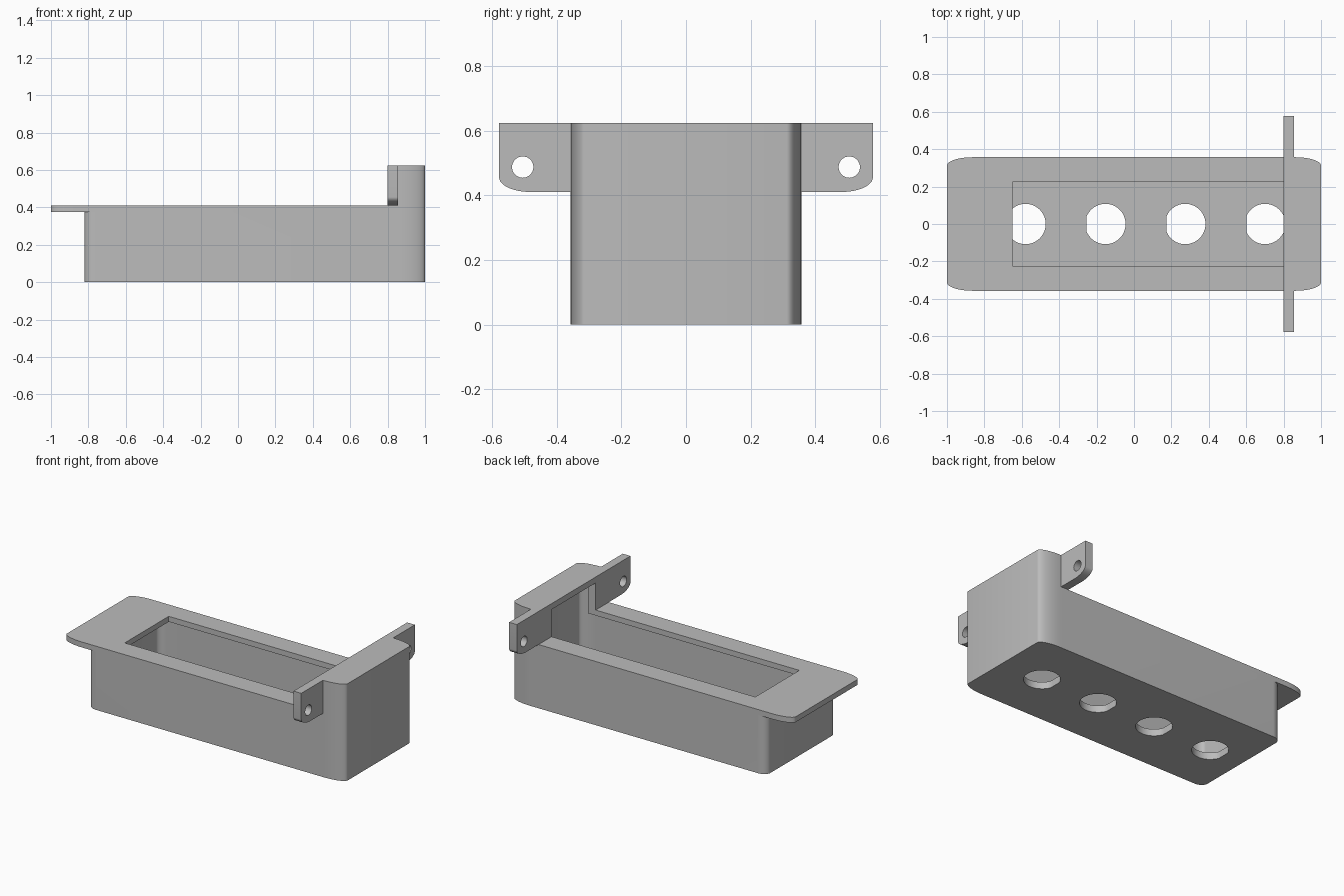
import bpy, bmesh, math

if "Cube" in bpy.data.objects:
    bpy.data.objects.remove(bpy.data.objects["Cube"])

grey = bpy.data.materials.new("plain_grey")
grey.diffuse_color = (0.5, 0.5, 0.5, 1)
grey.use_nodes = True
grey.node_tree.nodes["Principled BSDF"].inputs["Base Color"].default_value = grey.diffuse_color


def outline(x0, x1, h, r0, r1, n=12):
    """Rectangle x0..x1, y +-h, with elliptical corners r0 (left end) and r1 (right end)."""
    pts = []
    for sx, sy, start in ((1, 1, 0), (-1, 1, 90), (-1, -1, 180), (1, -1, 270)):
        x, (rx, ry) = (x1, r1) if sx > 0 else (x0, r0)
        if rx == 0:
            pts.append((x, sy * h))
            continue
        for i in range(n + 1):
            a = math.radians(start + 90 * i / n)
            pts.append((x - sx * rx + rx * math.cos(a), sy * (h - ry) + ry * math.sin(a)))
    return pts


def circle(cx, cy, r, flat=1.0, n=48):
    """Circle whose left side is clipped at flat * r."""
    return [(cx + r * max(math.cos(2 * math.pi * i / n), -flat),
             cy + r * math.sin(2 * math.pi * i / n)) for i in range(n)]


def prism(name, pts, lo, hi, axis="z"):
    """Extrude a 2D outline along z (points are x,y) or along x (points are y,z)."""
    place = (lambda p, t: (p[0], p[1], t)) if axis == "z" else (lambda p, t: (t, p[0], p[1]))
    bm = bmesh.new()
    a = [bm.verts.new(place(p, lo)) for p in pts]
    b = [bm.verts.new(place(p, hi)) for p in pts]
    bm.faces.new(a[::-1])
    bm.faces.new(b)
    for i in range(len(pts)):
        j = (i + 1) % len(pts)
        bm.faces.new((a[i], a[j], b[j], b[i]))
    bmesh.ops.recalc_face_normals(bm, faces=bm.faces[:])
    me = bpy.data.meshes.new(name)
    bm.to_mesh(me)
    bm.free()
    me.materials.append(grey)
    ob = bpy.data.objects.new(name, me)
    bpy.context.collection.objects.link(ob)
    return ob


def combine(target, other, operation):
    """Apply a boolean and remove the helper object."""
    mod = target.modifiers.new("bool", "BOOLEAN")
    mod.operation, mod.solver, mod.object = operation, "EXACT", other
    bpy.context.view_layer.objects.active = target
    bpy.ops.object.modifier_apply(modifier=mod.name)
    bpy.data.objects.remove(other)


none, wide, small, inner = (0, 0), (0.14, 0.045), (0.06, 0.045), (0.10, 0.035)

# Tub, top flange and raised end
box = prism("mounting_box", outline(-0.82, 1.0, 0.357, small, wide), 0, 0.375)
combine(box, prism("flange", outline(-1.0, 1.0, 0.357, wide, wide), 0.375, 0.41), "UNION")
combine(box, prism("raised_end", outline(0.855, 1.0, 0.357, none, wide), 0.41, 0.623), "UNION")

# Cross plate with an ear on each side, lower outer corners rounded
ear = [(0.48 + 0.098 * math.sin(math.radians(7.5 * i)),
        0.455 - 0.045 * math.cos(math.radians(7.5 * i))) for i in range(13)] + [(0.578, 0.623)]
plate = ear + [(-y, z) for y, z in reversed(ear)]
combine(box, prism("ear_plate", plate, 0.80, 0.855, "x"), "UNION")

# Hollow inside, raised pocket and rectangular opening
combine(box, prism("cavity", outline(-0.785, 0.965, 0.32, (0.05, 0.035), inner), 0.045, 0.375), "DIFFERENCE")
combine(box, prism("pocket", outline(0.855, 0.965, 0.32, none, inner), 0.30, 0.585), "DIFFERENCE")
combine(box, prism("opening", outline(-0.65, 0.90, 0.224, none, none), 0.25, 0.585), "DIFFERENCE")

# Four floor holes, each with one flat side
for i in range(4):
    combine(box, prism("floor_hole", circle(-0.58 + 0.427 * i, 0, 0.108, 0.93), -0.1, 0.15), "DIFFERENCE")

# Screw holes through the ears
for side in (-1, 1):
    combine(box, prism("screw_hole", circle(side * 0.505, 0.487, 0.033, n=32), 0.7, 0.95, "x"), "DIFFERENCE")

# Smooth the rounded corners, keep hard edges
bpy.ops.object.select_all(action="DESELECT")
box.select_set(True)
bpy.context.view_layer.objects.active = box
bpy.ops.object.shade_smooth_by_angle(angle=math.radians(30))
